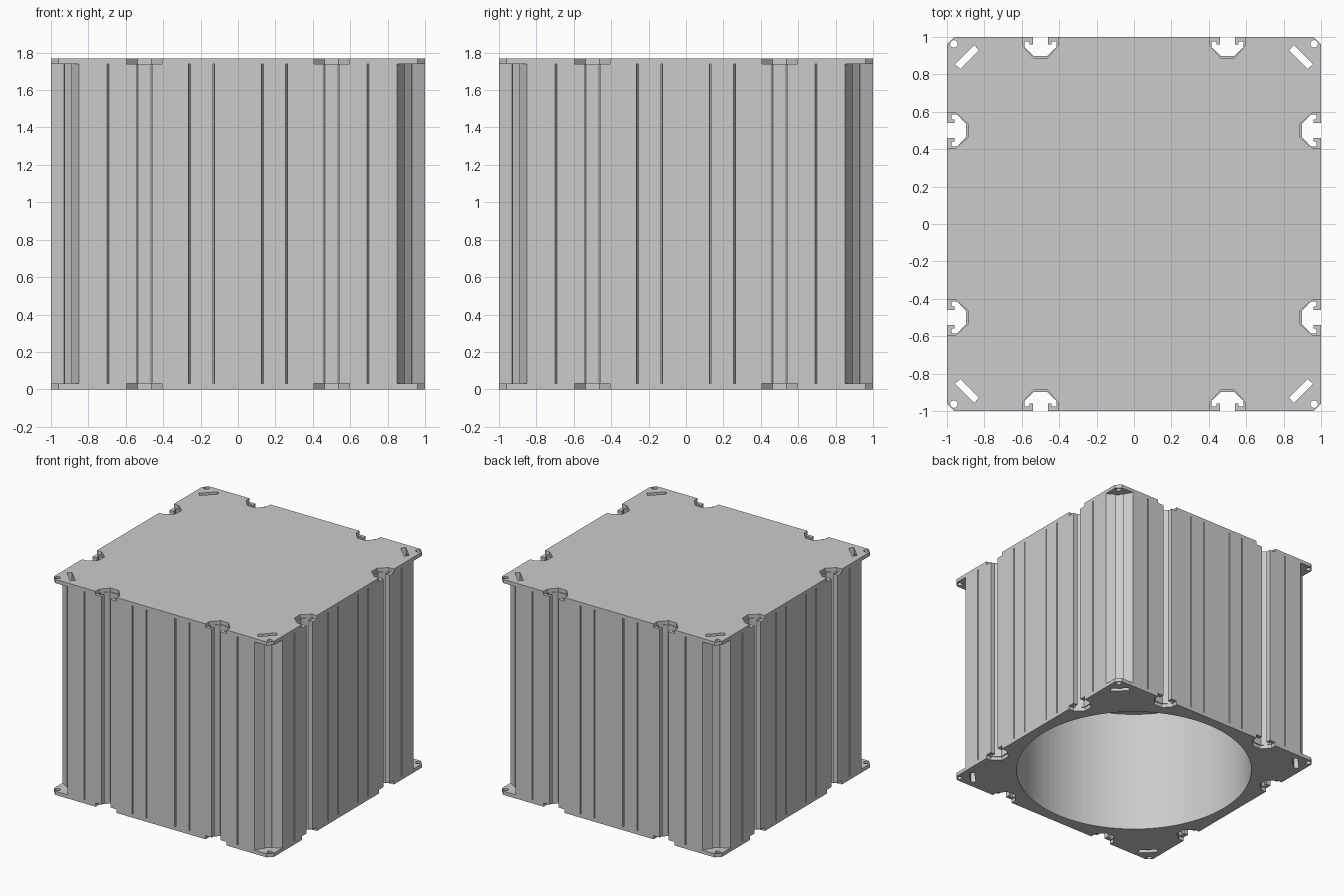
import bpy, bmesh, math

if "Cube" in bpy.data.objects:
    bpy.data.objects.remove(bpy.data.objects["Cube"])

H, T = 1.77, 0.03          # overall height, end plate thickness
BORE_R, BORE_TOP = 0.913, 1.03


def four_sides(side):
    """Repeat one side's points (travelled along +x at y=-1) around the square."""
    out = []
    for k in range(4):
        for x, y in side:
            for _ in range(k):
                x, y = -y, x
            out.append((x, y))
    return out


def notch(cx, half):
    """Symmetric notch at cx in the front side; half = (offset, depth) from the mouth inward."""
    left = [(cx - u, -1 + d) for u, d in half]
    return left + [(2 * cx - x, y) for x, y in reversed(left)]


def circle(cx, cy, r, n):
    return [(cx + r * math.cos(2 * math.pi * i / n),
             cy + r * math.sin(2 * math.pi * i / n)) for i in range(n)]


def prism(name, loops, z0, z1):
    """Extrude an outline (first loop) with holes (other loops)."""
    bm = bmesh.new()
    edges = []
    for loop in loops:
        vs = [bm.verts.new((x, y, z0)) for x, y in loop]
        edges += [bm.edges.new((vs[i - 1], vs[i])) for i in range(len(vs))]
    bmesh.ops.triangle_fill(bm, use_beauty=True, use_dissolve=False, edges=edges)
    res = bmesh.ops.extrude_face_region(bm, geom=bm.faces[:], use_keep_orig=True)
    top = [g for g in res["geom"] if isinstance(g, bmesh.types.BMVert)]
    bmesh.ops.translate(bm, verts=top, vec=(0, 0, z1 - z0))
    bmesh.ops.recalc_face_normals(bm, faces=bm.faces[:])
    me = bpy.data.meshes.new(name)
    bm.to_mesh(me)
    bm.free()
    ob = bpy.data.objects.new(name, me)
    bpy.context.collection.objects.link(ob)
    return ob


def smooth(ob):
    bpy.ops.object.select_all(action='DESELECT')
    ob.select_set(True)
    bpy.context.view_layer.objects.active = ob
    bpy.ops.object.shade_smooth_by_angle(angle=math.radians(20))


# Extruded body: T-slots, shallow grooves and slotted corners
t_slot = [(.04, 0), (.04, .04), (.058, .04), (.058, .025), (.085, .025),
          (.085, .055), (.035, .103)]
groove = [(.005, 0), (.003, .012)]
side = []
for x, shape in ((-.695, groove), (-.5, t_slot), (-.26, groove), (-.13, groove),
                 (.13, groove), (.26, groove), (.5, t_slot), (.695, groove)):
    side += notch(x, shape)
half_corner = [(.85, -1), (.89, -.93), (.885, -.925), (.855, -.957), (.828, -.929)]
side += half_corner + [(-y, -x) for x, y in reversed(half_corner)]
body = prism("extruded_body", [four_sides(side)], T, H - T)

# Blind bore cut from below
cutter = prism("bore_cutter", [circle(0, 0, BORE_R, 128)], -0.2, BORE_TOP)
cutter.hide_render = True
mod = body.modifiers.new("bore", 'BOOLEAN')
mod.operation, mod.solver, mod.object = 'DIFFERENCE', 'EXACT', cutter
smooth(body)
bpy.ops.object.modifier_move_to_index(modifier="bore", index=0)
bpy.ops.object.modifier_apply(modifier="bore")
bpy.data.objects.remove(cutter)
smooth(body)

# End plates: clipped corners, slot clearances, corner screw holes and diagonal slots
clearance = [(.095, 0), (.095, .045), (.037, .112)]
outline = four_sides([(-.96, -1)] + notch(-.5, clearance)
                     + notch(.5, clearance) + [(.96, -1)])
holes = []
for sx in (-1, 1):
    for sy in (-1, 1):
        holes.append(circle(sx * .963, sy * .963, .02, 20))
        holes.append([(sx * x, sy * y) for x, y in
                      ((.957, .855), (.855, .957), (.828, .929), (.929, .828))])
top = prism("top_plate", [outline] + holes, H - T, H)
bottom = prism("bottom_plate", [outline, circle(0, 0, BORE_R, 128)] + holes, 0, T)
smooth(top)
smooth(bottom)
